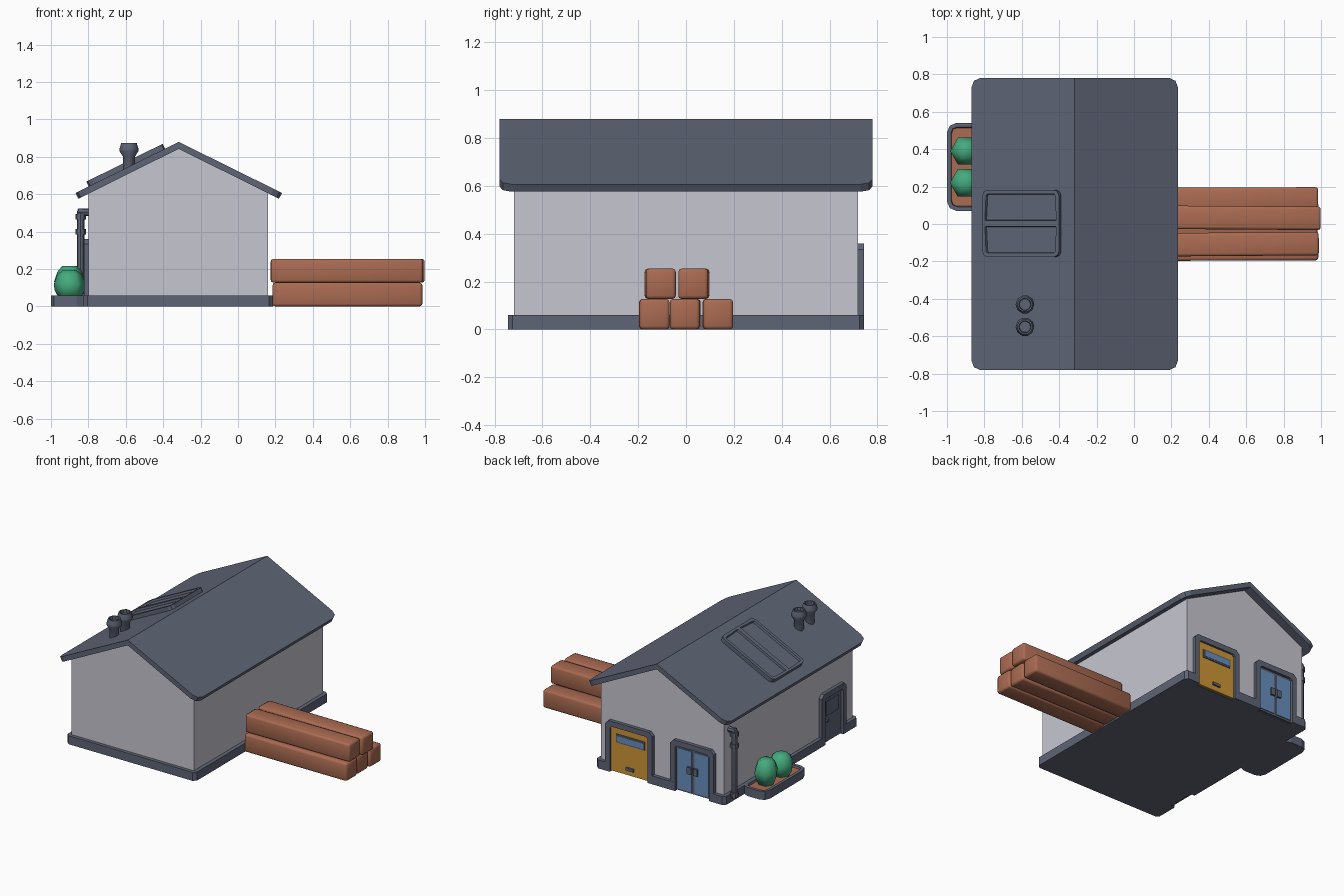
import bpy, bmesh, math
from mathutils import Matrix, Vector

if "Cube" in bpy.data.objects:
    bpy.data.objects.remove(bpy.data.objects["Cube"])


def material(name, r, g, b):
    m = bpy.data.materials.new(name)
    lin = [((c / 255 + 0.055) / 1.055) ** 2.4 for c in (r, g, b)]
    m.diffuse_color = (*lin, 1)
    m.use_nodes = True
    m.node_tree.nodes["Principled BSDF"].inputs["Base Color"].default_value = m.diffuse_color
    return m


GREY = material("slate grey", 95, 101, 118)
WALL = material("pale wall", 198, 198, 208)
WOOD = material("brown wood", 170, 107, 82)
GREEN = material("leaf green", 68, 170, 125)
AMBER = material("amber door", 206, 150, 55)
GLASS = material("blue glass", 105, 142, 190)


def finish(name, bm, mats, angle=None):
    bmesh.ops.recalc_face_normals(bm, faces=bm.faces)
    me = bpy.data.meshes.new(name)
    bm.to_mesh(me)
    bm.free()
    for m in mats:
        me.materials.append(m)
    if angle:
        me.polygons.foreach_set("use_smooth", [True] * len(me.polygons))
        me.set_sharp_from_angle(angle=math.radians(angle))
    ob = bpy.data.objects.new(name, me)
    bpy.context.collection.objects.link(ob)
    return ob


def prism_bm(pts, axis, lo, hi):
    """Extrude a 2D outline along an axis."""
    place = {"x": lambda u, v, d: (d, u, v),
             "y": lambda u, v, d: (u, d, v),
             "z": lambda u, v, d: (u, v, d)}[axis]
    bm = bmesh.new()
    a = [bm.verts.new(place(u, v, lo)) for u, v in pts]
    b = [bm.verts.new(place(u, v, hi)) for u, v in pts]
    bm.faces.new(a)
    bm.faces.new(b)
    for i in range(len(pts)):
        j = (i + 1) % len(pts)
        bm.faces.new((a[i], a[j], b[j], b[i]))
    bmesh.ops.recalc_face_normals(bm, faces=bm.faces)
    return bm


def prism(name, pts, axis, lo, hi, mat):
    return finish(name, prism_bm(pts, axis, lo, hi), [mat])


def box(name, x0, x1, y0, y1, z0, z1, mat):
    return prism(name, [(x0, y0), (x1, y0), (x1, y1), (x0, y1)], "z", z0, z1, mat)


def chamfered(x0, x1, y0, y1, c):
    k = c * 0.3
    return [(x0 + c, y0), (x1 - c, y0), (x1 - k, y0 + k), (x1, y0 + c),
            (x1, y1 - c), (x1 - k, y1 - k), (x1 - c, y1), (x0 + c, y1),
            (x0 + k, y1 - k), (x0, y1 - c), (x0, y0 + c), (x0 + k, y0 + k)]


def tray(name, pts, height, rim, depth, split, mats):
    """Slab with sunken top; optionally two sunken halves."""
    bm = prism_bm(pts, "z", 0, height)
    if split:
        bmesh.ops.bisect_plane(bm, geom=bm.verts[:] + bm.edges[:] + bm.faces[:],
                               plane_co=(0, 0, 0), plane_no=(0, 1, 0))
    top = [f for f in bm.faces if f.normal.z > 0.9]
    bmesh.ops.inset_individual(bm, faces=top, thickness=rim)
    bmesh.ops.inset_individual(bm, faces=top, thickness=0.004, depth=-depth)
    for f in top:
        f.material_index = len(mats) - 1
    return finish(name, bm, mats)


def lathe(name, profile, n, loc, mat, angle):
    """Spin (radius, height) points round z and cap both ends."""
    bm = bmesh.new()
    rings = [[bm.verts.new((loc[0] + r * math.cos(2 * math.pi * i / n),
                            loc[1] + r * math.sin(2 * math.pi * i / n), loc[2] + z))
              for i in range(n)] for r, z in profile]
    for a, b in zip(rings, rings[1:]):
        for i in range(n):
            j = (i + 1) % n
            bm.faces.new((a[i], a[j], b[j], b[i]))
    bm.faces.new(rings[0])
    bm.faces.new(rings[-1])
    return finish(name, bm, [mat], angle)


# Walls: gabled block
prism("walls", [(-0.80, 0.03), (0.16, 0.03), (0.16, 0.617), (-0.32, 0.855), (-0.80, 0.617)],
      "y", -0.72, 0.72, WALL)

# Base plinth, notched where the doors stand
D1, D2, D3 = (-0.22, 0.075), (-0.70, -0.435), (-0.58, -0.38)
outline = [(-0.805, -0.745), (0.167, -0.745), (0.187, -0.725), (0.187, 0.725), (0.167, 0.745)]
for lo, hi in (D1, D2):
    outline += [(hi, 0.745), (hi, 0.715), (lo, 0.715), (lo, 0.745)]
outline += [(-0.805, 0.745), (-0.825, 0.725), (-0.825, D3[1]), (-0.795, D3[1]),
            (-0.795, D3[0]), (-0.825, D3[0]), (-0.825, -0.725)]
prism("base", outline, "z", 0, 0.06, GREY)

# Roof: bent slab with rounded eave corners
bm = prism_bm([(-0.317, 0.88), (0.235, 0.607), (0.219, 0.576), (-0.317, 0.843),
               (-0.853, 0.576), (-0.869, 0.607)], "y", -0.78, 0.78)
corners = [e for e in bm.edges
           if abs(e.verts[0].co.y - e.verts[1].co.y) < 1e-4
           and all(abs(v.co.x + 0.317) > 0.5 for v in e.verts)]
bmesh.ops.bevel(bm, geom=corners, offset=0.05, segments=2, profile=0.5, affect="EDGES")
finish("roof", bm, [GREY])


# Door frames
def door_frame(name, inner, w, axis, lo, hi):
    a, b = inner
    t, c = 0.36, 0.025
    pts = [(a - w, 0), (a - w, t - c), (a - w + c, t), (b + w - c, t), (b + w, t - c),
           (b + w, 0), (b, 0), (b, 0.31), (b - 0.015, 0.322), (a + 0.015, 0.322),
           (a, 0.31), (a, 0)]
    prism(name, pts, axis, lo, hi, GREY)


door_frame("garage_frame", D1, 0.037, "y", 0.71, 0.7445)
door_frame("glass_door_frame", D2, 0.037, "y", 0.71, 0.7445)
door_frame("side_door_frame", D3, 0.038, "x", -0.8245, -0.79)

# Garage door with window strip and pull
box("garage_door", *D1, 0.712, 0.729, 0.005, 0.325, AMBER)
box("garage_window_frame", -0.19, 0.035, 0.728, 0.735, 0.215, 0.275, GREY)
box("garage_window", -0.18, 0.025, 0.73, 0.737, 0.225, 0.265, GLASS)
box("garage_pull", -0.105, -0.045, 0.728, 0.74, 0.04, 0.06, GREY)

# Double glass doors
box("glass_door_panel", *D2, 0.712, 0.727, 0.005, 0.325, GREY)
mid = sum(D2) / 2
for s in (-1, 1):
    x0, x1 = sorted((mid + s * 0.01, mid + s * 0.122))
    box("door_glass", x0, x1, 0.724, 0.732, 0.018, 0.305, GLASS)
    x0, x1 = sorted((mid + s * 0.008, mid + s * 0.04))
    box("glass_door_handle", x0, x1, 0.728, 0.745, 0.145, 0.195, GREY)

# Side door with raised panel and knob
box("side_door", -0.808, -0.79, *D3, 0.005, 0.325, GREY)
box("side_door_panel", -0.813, -0.80, D3[0] + 0.03, D3[1] - 0.03, 0.19, 0.29, GREY)
box("side_door_knob", -0.823, -0.80, -0.425, -0.405, 0.15, 0.17, GREY)

# Drainpipe: upright, elbow to wall, collars
PX, PY = -0.842, 0.66
lathe("drainpipe", [(0.02, 0.03), (0.02, 0.505), (0.012, 0.524)], 8, (PX, PY, 0), GREY, 35)
for z in (0.04, 0.385, 0.465):
    lathe("pipe_collar", [(0.028, 0), (0.028, 0.03)], 8, (PX, PY, z), GREY, 35)
elbow = lathe("pipe_elbow", [(0.02, 0), (0.02, 0.07)], 8, (0, 0, 0), GREY, 35)
elbow.matrix_world = Matrix.Translation((PX - 0.008, PY, 0.504)) @ Matrix.Rotation(math.pi / 2, 4, "Y")

# Planter with soil and bushes
tray("planter", chamfered(-1.0, -0.81, 0.07, 0.54, 0.05), 0.06, 0.022, 0.015, False, [GREY, WOOD])
lathe("bush_tall", [(0.05, 0.04), (0.077, 0.10), (0.083, 0.135), (0.066, 0.185), (0.04, 0.217)],
      6, (-0.9, 0.39, 0), GREEN, 80)
lathe("bush_round", [(0.055, 0.04), (0.08, 0.085), (0.085, 0.12), (0.066, 0.17), (0.035, 0.195)],
      6, (-0.9, 0.22, 0), GREEN, 80)

# Skylight lying on the left roof slope
slope = math.atan(0.495)
sky = tray("skylight", chamfered(-0.228, 0.228, -0.18, 0.18, 0.03), 0.042, 0.022, 0.014, True, [GREY])
sky.matrix_world = Matrix.Translation((-0.588, 0.003, 0.731)) @ Matrix.Rotation(-slope, 4, "Y")

# Roof vents with hollow caps
for y in (-0.43, -0.55):
    lathe("roof_vent", [(0.031, 0), (0.031, 0.11), (0.05, 0.14), (0.05, 0.155), (0.041, 0.185),
                        (0.033, 0.185), (0.03, 0.165)], 10, (-0.583, y, 0.69), GREY, 35)

# Stack of squared logs
for x0, x1, y, z, yaw in ((0.185, 0.985, -0.133, 0.064, 0.2), (0.19, 0.98, -0.003, 0.064, -0.3),
                          (0.185, 0.985, 0.133, 0.064, 0.2), (0.175, 0.988, -0.108, 0.191, 0.4),
                          (0.175, 0.998, 0.033, 0.191, -0.4)):
    bm = bmesh.new()
    bmesh.ops.create_cube(bm, size=1)
    bmesh.ops.scale(bm, verts=bm.verts, vec=Vector((x1 - x0, 0.125, 0.127)))
    bmesh.ops.bevel(bm, geom=bm.edges[:], offset=0.014, segments=2, profile=0.5, affect="EDGES")
    log = finish("log", bm, [WOOD], 60)
    log.location = ((x0 + x1) / 2, y, z)
    log.rotation_euler.z = math.radians(yaw)
